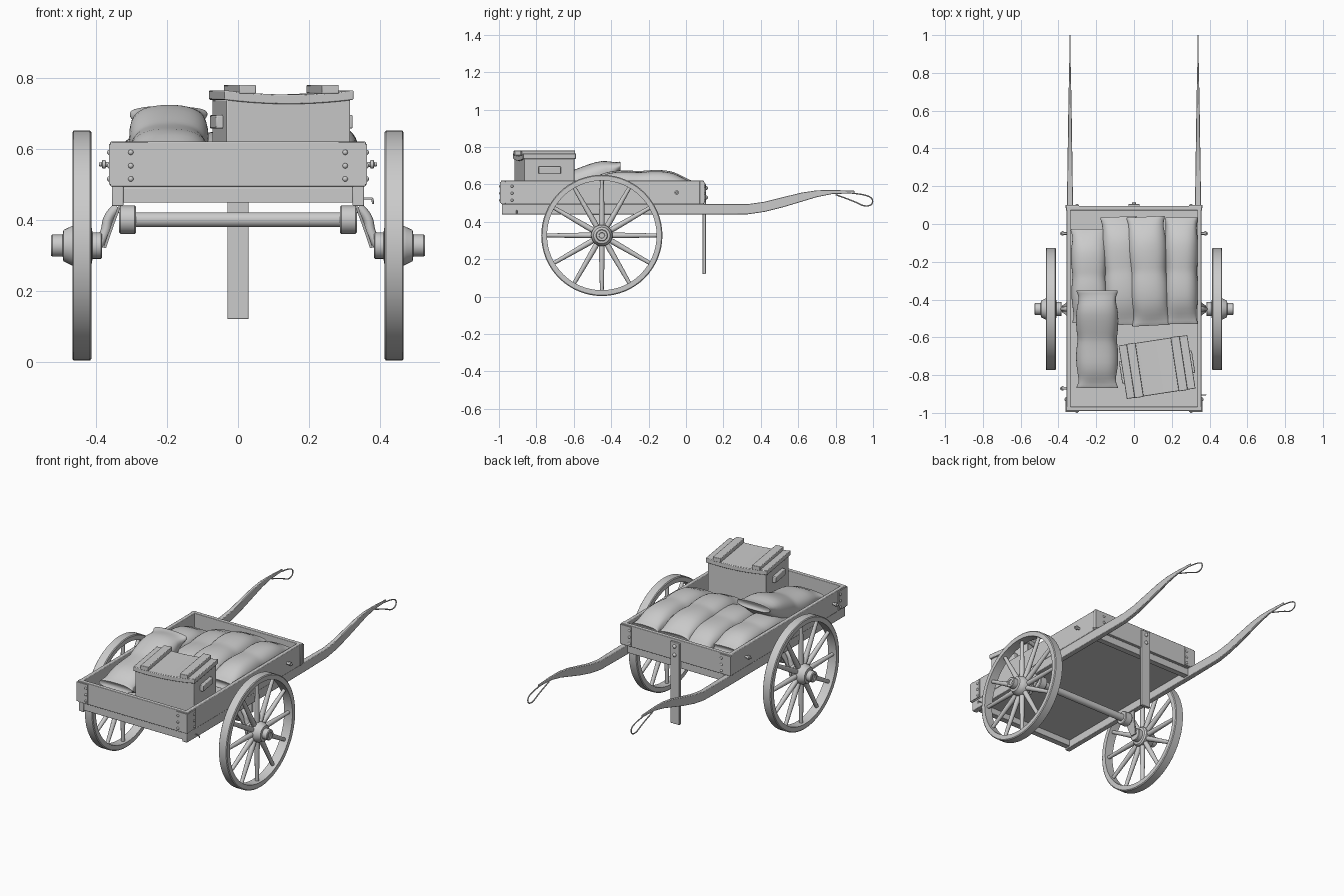
import bpy, bmesh, math, random
from mathutils import Vector, Matrix

if "Cube" in bpy.data.objects:
    bpy.data.objects.remove(bpy.data.objects["Cube"])

random.seed(4)
TAU = math.tau


def finish(name, bm, mirror=False, bevel=0.0, angle=35):
    bmesh.ops.recalc_face_normals(bm, faces=bm.faces)
    me = bpy.data.meshes.new(name)
    bm.to_mesh(me)
    bm.free()
    ob = bpy.data.objects.new(name, me)
    bpy.context.collection.objects.link(ob)
    if bevel:
        m = ob.modifiers.new("bevel", 'BEVEL')
        m.width, m.segments, m.limit_method = bevel, 2, 'ANGLE'
    if mirror:
        ob.modifiers.new("mirror", 'MIRROR')
    bpy.ops.object.select_all(action='DESELECT')
    ob.select_set(True)
    bpy.context.view_layer.objects.active = ob
    bpy.ops.object.shade_smooth_by_angle(angle=math.radians(angle))
    return ob


def add_loft(bm, rings, closed=False):
    vs = [[bm.verts.new(p) for p in r] for r in rings]
    n = len(vs[0])
    for a, b in zip(vs, vs[1:] + vs[:1] if closed else vs[1:]):
        for i in range(n):
            j = (i + 1) % n
            bm.faces.new((a[i], a[j], b[j], b[i]))
    if not closed:
        bm.faces.new(vs[0])
        bm.faces.new(vs[-1])


def loft(name, rings, closed=False, **kw):
    bm = bmesh.new()
    add_loft(bm, rings, closed)
    return finish(name, bm, **kw)


def box(name, lo, hi, **kw):
    rings = [[(x, lo[1], lo[2]), (x, hi[1], lo[2]), (x, hi[1], hi[2]), (x, lo[1], hi[2])]
             for x in (lo[0], hi[0])]
    return loft(name, rings, **kw)


def lathe_x(profile, y, z, n=32):
    return [[(x, y + r * math.cos(TAU * i / n), z + r * math.sin(TAU * i / n)) for i in range(n)]
            for x, r in profile]


def wire(name, pts, r, cyclic=False, mirror=False):
    cu = bpy.data.curves.new(name, 'CURVE')
    cu.dimensions, cu.bevel_depth, cu.bevel_resolution = '3D', r, 2
    cu.use_fill_caps, cu.resolution_u = True, 6
    sp = cu.splines.new('NURBS')
    sp.points.add(len(pts) - 1)
    for p, c in zip(sp.points, pts):
        p.co = (*c, 1)
    sp.use_endpoint_u, sp.use_cyclic_u, sp.order_u = not cyclic, cyclic, 3
    ob = bpy.data.objects.new(name, cu)
    bpy.context.collection.objects.link(ob)
    if mirror:
        ob.modifiers.new("mirror", 'MIRROR')
    return ob


# bed: floor, boards and cross beams
box("floor", (-.345, -.975, .485), (.345, .08, .503))
box("side_board", (.335, -.985, .494), (.357, .09, .62), mirror=True, bevel=.003)
for name, y0, y1 in (("front", -.99, -.966), ("back", .072, .096)):
    box(name + "_board", (-.36, y0, .494), (.36, y1, .62), bevel=.003)
    yb = -.98 if name == "front" else .05
    box(name + "_cross_beam", (-.325, yb, .448), (.325, yb + .035, .49), bevel=.002)

# corner plates and rivets
box("front_corner_plate", (.29, -.994, .5), (.363, -.98, .613), mirror=True)
box("front_side_plate", (.35, -.993, .5), (.363, -.915, .613), mirror=True)
box("back_corner_plate", (.29, .085, .5), (.363, .1, .613), mirror=True)
bm = bmesh.new()
spots = []
for z in (.515, .552, .59):
    spots += [((.302, -.994, z), 1), ((.363, -.93, z), 0), ((.302, .1, z), 1)]
for p, axis in spots:
    s = Vector((1, 1, 1))
    s[axis] = .8
    bmesh.ops.create_uvsphere(bm, u_segments=12, v_segments=6, radius=.0075,
                              matrix=Matrix.Translation(p) @ Matrix.Diagonal(s).to_4x4())
finish("corner_rivets", bm, mirror=True)

# prop leg with bolts
box("prop_leg", (-.03, .088, .12), (.03, .106, .605), bevel=.003)
bm = bmesh.new()
for z in (.53, .58):
    bmesh.ops.create_uvsphere(bm, u_segments=12, v_segments=6, radius=.011,
                              matrix=Matrix.Translation((0, .107, z)))
finish("leg_bolts", bm)

# shafts with rope loops
path = [(-.985, .467, .028, .018), (.1, .467, .028, .018), (.33, .467, .027, .015),
        (.42, .480, .027, .0135), (.52, .505, .027, .012), (.62, .532, .024, .0105),
        (.70, .550, .018, .009), (.78, .559, .011, .007), (.90, .559, .007, .005)]
loft("shaft", [[(.339 - sx * hx + .002 * sx, y, z + sz * hz)
                for sx, sz in ((-1, -1), (1, -1), (1, 1), (-1, 1))]
               for y, z, hz, hx in path], mirror=True, bevel=.003)
wire("rope_loop", [(.339, .80, .565), (.339, .90, .552), (.339, .96, .543), (.339, 1.0, .525),
                   (.339, .995, .488), (.339, .95, .482), (.339, .90, .51), (.339, .80, .545)],
     .0035, mirror=True)

# axle and its arms
AY, AZ = -.45, .327
loft("axle", lathe_x([(-.3, .021), (.3, .021)], AY, .40))
loft("axle_block", lathe_x([(.287, .036), (.291, .04), (.331, .04), (.335, .036)], AY, .40), mirror=True)
loft("axle_strap", [[(x - .004, AY - w, z), (x + .004, AY - w, z), (x + .004, AY + w, z), (x - .004, AY + w, z)]
                    for x, z, w in ((.334, .438, .055), (.352, .39, .035), (.376, .32, .018))], mirror=True)
wire("axle_arm", [(.34, AY, .435), (.368, AY, .41), (.372, AY, .36), (.395, AY, .327)], .014, mirror=True)

# wheels: rim, hub, spokes
XW, R = .44, .324
prof = [(-.027, .293), (.027, .293), (.027, .319), (.023, R), (-.023, R), (-.027, .319)]
loft("wheel_rim", [[(XW + dx, AY + r * math.cos(TAU * i / 64), AZ + r * math.sin(TAU * i / 64))
                    for dx, r in prof] for i in range(64)], closed=True, mirror=True)
loft("wheel_hub", lathe_x([(.383, .034), (.386, .037), (.41, .037), (.412, .05), (.42, .057), (.465, .057),
                           (.475, .052), (.492, .044), (.494, .031), (.523, .031), (.527, .028),
                           (.527, .016), (.522, .014)], AY, AZ), mirror=True)
bm = bmesh.new()
for k in range(12):
    d = Vector((0, math.cos(TAU * k / 12), math.sin(TAU * k / 12)))
    t, c, ux = d.cross(Vector((1, 0, 0))), Vector((XW, AY, AZ)), Vector((1, 0, 0))
    add_loft(bm, [[c + d * l + (t * math.cos(TAU * i / 12) + ux * math.sin(TAU * i / 12)) * r
                   for i in range(12)]
                  for l, r in ((.045, .014), (.09, .015), (.2, .0125), (.298, .010))])
finish("wheel_spokes", bm, mirror=True)

# side pegs and hook
pin = [(.35, .007), (.372, .007), (.374, .012), (.382, .012), (.384, .006), (.392, .005)]
loft("side_peg", lathe_x(pin, -.05, .556, 12), mirror=True)
loft("front_left_peg", lathe_x([(-x, r) for x, r in pin], -.87, .556, 12))
wire("side_hook", [(.345, -.905, .46), (.372, -.905, .46), (.38, -.905, .46), (.38, -.905, .445)], .003)

# crate, turned slightly
def sagging(name, hx, hy, z0, z1, sag):
    rings = []
    for i in range(13):
        u = -1 + i / 6
        s = sag * (1 - u * u)
        rings.append([(u * hx, -hy, z0 - s), (u * hx, hy, z0 - s), (u * hx, hy, z1 - s), (u * hx, -hy, z1 - s)])
    return loft(name, rings, bevel=.003)


crate = [box("crate_body", (-.176, -.135, .503), (.176, .135, .738), bevel=.003),
         sagging("crate_lid", .184, .143, .738, .765, .012)]
for s, side in ((-1, "left"), (1, "right")):
    xb = s * .118
    crate.append(box(side + "_lid_batten", (xb - .024, -.145, .755), (xb + .024, .145, .78), bevel=.003))
    xs = sorted((s * .17, s * .195))
    crate.append(box(side + "_crate_handle", (xs[0], -.06, .657), (xs[1], .06, .695), bevel=.004))
for ob in crate:
    ob.location = (.122, -.757, 0)
    ob.rotation_euler = (0, 0, math.radians(8.7))


# sacks: pillowy tubes with flared, pinched ends
SHAPE = [(.03, .72, .12), (0, 1.0, .30), (.04, .93, .34), (.10, .86, .55), (.20, .96, .92), (.34, 1.0, 1.0),
         (.44, .95, .96), (.50, .90, .92), (.56, .95, .96), (.68, 1.0, 1.0), (.80, .97, .92), (.90, .86, .55),
         (.96, .93, .34), (1, 1.0, .30), (.97, .72, .12)]


def sack(name, p0, p1, w, h, lift=0.0):
    p0, p1 = Vector(p0), Vector(p1)
    side = (p1 - p0).cross(Vector((0, 0, 1))).normalized()
    rings = []
    for t, fw, fh in SHAPE:
        c = p0.lerp(p1, t)
        u = max(0, (t - .35) / .65)
        c.z += lift * u ** 1.3
        loose = 1.0 - abs(2 * t - 1) < .25
        ring = []
        for i in range(20):
            a = TAU * i / 20
            ca, sa = math.cos(a), math.sin(a)
            k = 1 + random.uniform(-1, 1) * (.07 if loose else .015)
            ring.append(c + side * (w * fw * k * math.copysign(abs(ca) ** .8, ca))
                        + Vector((0, 0, h * fh * k * math.copysign(abs(sa) ** .8, sa))))
        rings.append(ring)
    ob = loft(name, rings, angle=70)
    m = ob.modifiers.new("smooth", 'SUBSURF')
    m.levels = m.render_levels = 1


sack("sack_left", (-.235, -.53, .572), (-.24, -.02, .572), .098, .075)
sack("sack_middle", (-.05, -.54, .573), (-.08, .045, .575), .10, .075)
sack("sack_centre_right", (.09, -.545, .588), (.06, .045, .592), .108, .088)
sack("sack_right", (.25, -.535, .585), (.25, .04, .588), .092, .085)
sack("sack_on_top", (-.195, -.875, .58), (-.195, -.345, .585), .115, .08, lift=.115)
